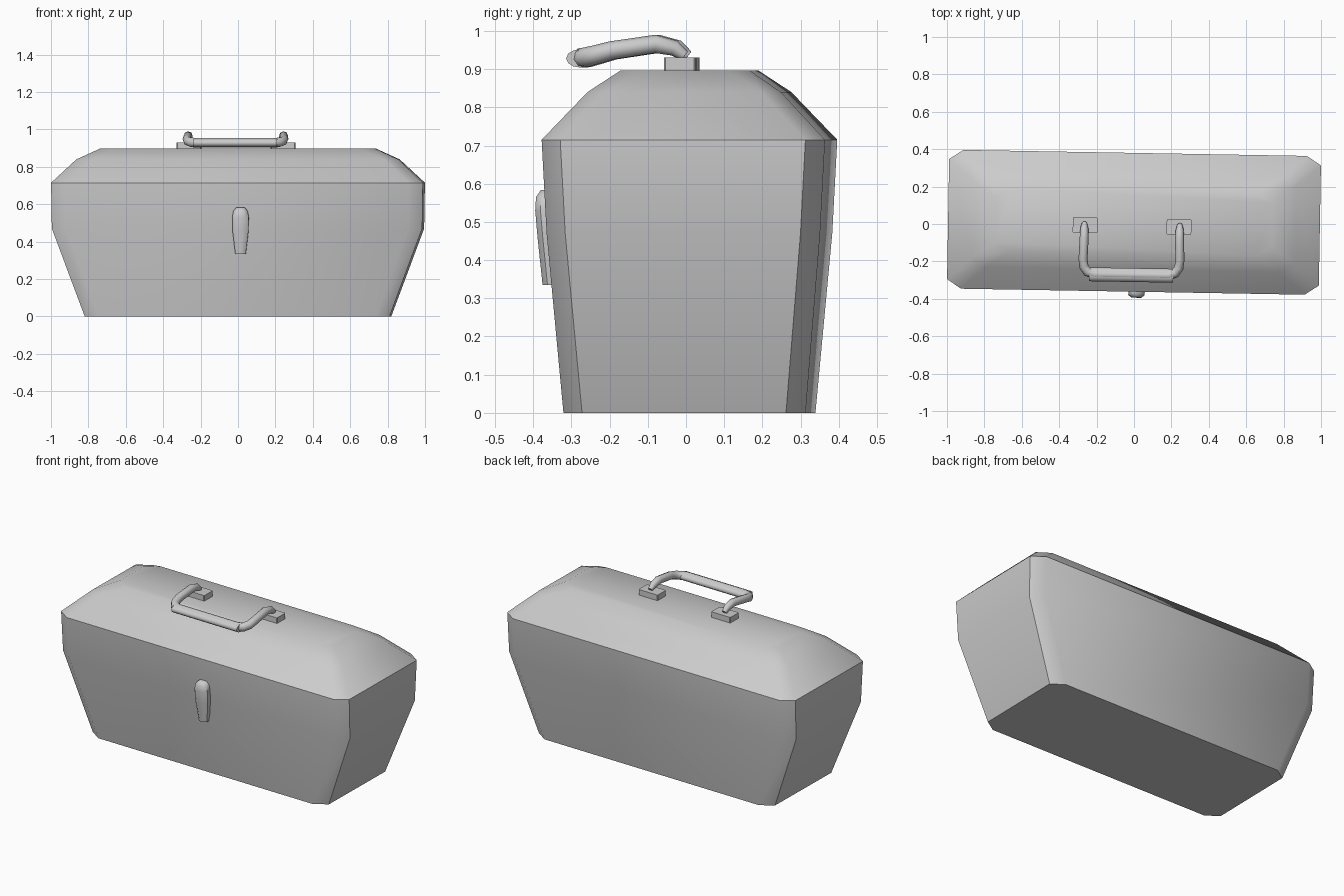
import bpy, bmesh, math
from mathutils import Vector

if "Cube" in bpy.data.objects:
    bpy.data.objects.remove(bpy.data.objects["Cube"], do_unlink=True)

COLOR = (0.6, 0.6, 0.6, 1)
grey = bpy.data.materials.new("grey_metal")
grey.use_nodes = True
grey.diffuse_color = COLOR
grey.node_tree.nodes["Principled BSDF"].inputs["Base Color"].default_value = COLOR

HANDLE_X = -0.01   # middle of the handle
MOUNT_X = 0.251    # mount distance from the middle


def finish(obj, angle=40):
    # the whole box stands slightly turned
    obj.rotation_euler.z = math.radians(-1)
    obj.location.y = 0.009
    obj.data.materials.clear()
    obj.data.materials.append(grey)
    bpy.ops.object.select_all(action="DESELECT")
    obj.select_set(True)
    bpy.context.view_layer.objects.active = obj
    bpy.ops.object.shade_smooth_by_angle(angle=math.radians(angle))
    return obj


def loft(name, rings, chamfer, centre=(0, 0), bottom=True, top=True, angle=40):
    """Stack chamfered rectangles given as (height, half width, half depth)."""
    bm = bmesh.new()
    loops = []
    for z, hx, hy in rings:
        cx, cy = min(chamfer[0], hx * 0.6), min(chamfer[1], hy * 0.6)
        outline = [(hx, -hy + cy), (hx, hy - cy), (hx - cx, hy), (-hx + cx, hy),
                   (-hx, hy - cy), (-hx, -hy + cy), (-hx + cx, -hy), (hx - cx, -hy)]
        loops.append([bm.verts.new((x + centre[0], y + centre[1], z)) for x, y in outline])
    for low, high in zip(loops, loops[1:]):
        for i in range(8):
            j = (i + 1) % 8
            bm.faces.new((low[i], low[j], high[j], high[i]))
    if bottom:
        bm.faces.new(loops[0][::-1])
    if top:
        bm.faces.new(loops[-1])
    mesh = bpy.data.meshes.new(name)
    bm.to_mesh(mesh)
    bm.free()
    obj = bpy.data.objects.new(name, mesh)
    bpy.context.collection.objects.link(obj)
    return finish(obj, angle)


def tube(name, points):
    """Round tube through (x, y, z, radius) points."""
    curve = bpy.data.curves.new(name, "CURVE")
    curve.dimensions = "3D"
    curve.bevel_depth = 1
    curve.bevel_resolution = 2
    curve.use_fill_caps = True
    spline = curve.splines.new("POLY")
    spline.points.add(len(points) - 1)
    for p, (x, y, z, r) in zip(spline.points, points):
        p.co = (x, y, z, 1)
        p.radius = r
    obj = bpy.data.objects.new(name, curve)
    bpy.context.collection.objects.link(obj)
    bpy.ops.object.select_all(action="DESELECT")
    obj.select_set(True)
    bpy.context.view_layer.objects.active = obj
    bpy.ops.object.convert(target="MESH")
    return finish(bpy.context.object, 50)


# box and lid
loft("box_body", [(0, 0.815, 0.317), (0.47, 0.99, 0.358), (0.715, 0.994, 0.371)],
     (0.075, 0.05), top=False)
loft("lid", [(0.715, 0.994, 0.371), (0.84, 0.861, 0.253), (0.897, 0.737, 0.168)],
     (0.075, 0.05), bottom=False)

# front latch
loft("latch", [(0.335, 0.028, 0.022), (0.46, 0.043, 0.035), (0.53, 0.044, 0.041),
               (0.565, 0.038, 0.039), (0.583, 0.022, 0.027)],
     (0.018, 0.014), centre=(0.02, -0.362), angle=50)

# handle mounts
for side, label in ((-1, "right"), (1, "left")):
    loft(label + "_handle_mount", [(0.89, 0.066, 0.041), (0.931, 0.066, 0.041)],
         (0.004, 0.004), centre=(HANDLE_X + side * MOUNT_X, -0.02), angle=30)

# handle: one arm, mirrored to the other side
arm = [(0.255, -0.008, 0.935, 0.014), (0.255, -0.035, 0.955, 0.021),
       (0.255, -0.085, 0.966, 0.024), (0.259, -0.2, 0.949, 0.024),
       (0.254, -0.24, 0.938, 0.025), (0.235, -0.268, 0.931, 0.026),
       (0.2, -0.282, 0.929, 0.026)]
path = [(HANDLE_X - x, y, z, r) for x, y, z, r in arm]
path += [(HANDLE_X + x, y, z, r) for x, y, z, r in reversed(arm)]
tube("handle", path)

# wide flattened grip
bpy.ops.mesh.primitive_cylinder_add(vertices=12, radius=1, depth=0.45)
grip = bpy.context.object
grip.name = "handle_grip"
for v in grip.data.vertices:
    x, y, z = v.co
    v.co = Vector((HANDLE_X + z, -0.282 + y * 0.037, 0.928 + x * 0.024))
grip.data.update()
finish(grip, 50)
